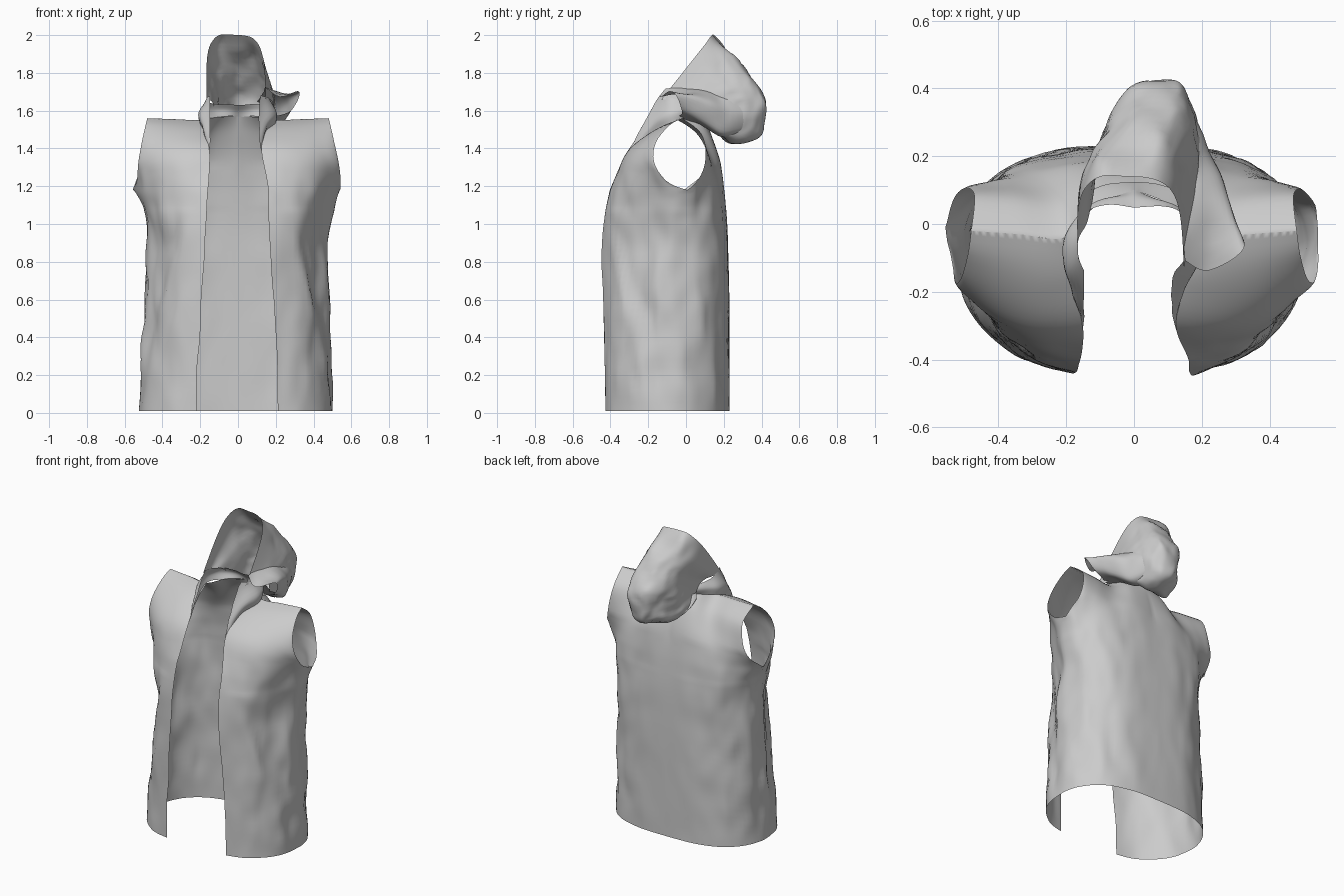
import bpy, bmesh, math
from mathutils import Vector, noise

if "Cube" in bpy.data.objects:
    bpy.data.objects.remove(bpy.data.objects["Cube"])


def curve(pts, n):
    """Smooth (Catmull-Rom) sampling of any-length tuples, n + 1 samples."""
    out, m = [], len(pts) - 1
    for k in range(n + 1):
        s = k / n * m
        i = min(int(s), m - 1)
        t = s - i
        a, b, c, d = (pts[max(i - 1, 0)], pts[i], pts[i + 1], pts[min(i + 2, m)])
        out.append(tuple(0.5 * (2 * q + (r - p) * t + (2 * p - 5 * q + 4 * r - w) * t * t
                                + (3 * q - p - 3 * r + w) * t ** 3)
                         for p, q, r, w in zip(a, b, c, d)))
    return out


def coons(bottom, top, left, right, nv):
    """Patch filled between four edge curves."""
    nu = len(bottom) - 1
    V = Vector
    top = [V(p) for p in curve(top, nu)]
    left = [V(p) for p in curve(left, nv)]
    right = [V(p) for p in curve(right, nv)]
    bottom = [V(p) for p in bottom]
    rows = []
    for j in range(nv + 1):
        v, row = j / nv, []
        for i in range(nu + 1):
            u = i / nu
            row.append(bottom[i] * (1 - v) + top[i] * v + left[j] * (1 - u) + right[j] * u
                       - bottom[0] * (1 - u) * (1 - v) - bottom[-1] * u * (1 - v)
                       - top[0] * (1 - u) * v - top[-1] * u * v)
        rows.append(row)
    return rows


def loft(rows, nu, nv):
    """Smooth grid through a few key cross-sections."""
    rows = [curve(r, nu) for r in rows]
    cols = [curve([r[i] for r in rows], nv) for i in range(nu + 1)]
    return [[Vector(c[j]) for c in cols] for j in range(nv + 1)]


def cloth(name, grids, warp, ease=None):
    bm = bmesh.new()
    for g in grids:
        vs = [[bm.verts.new(p) for p in row] for row in g]
        for a, b in zip(vs, vs[1:]):
            for i in range(len(a) - 1):
                bm.faces.new((a[i], a[i + 1], b[i + 1], b[i]))
    bmesh.ops.remove_doubles(bm, verts=bm.verts, dist=0.0015)
    bmesh.ops.dissolve_degenerate(bm, edges=bm.edges, dist=0.0001)
    if ease:  # relax the seam between two heights
        band = [v for v in bm.verts if ease[0] < v.co.z < ease[1] and not v.is_boundary]
        for _ in range(12):
            bmesh.ops.smooth_vert(bm, verts=band, factor=0.5, use_axis_x=True,
                                  use_axis_y=True, use_axis_z=True)
    for v in bm.verts:
        v.co = warp(v.co.copy())
    bmesh.ops.recalc_face_normals(bm, faces=bm.faces)
    me = bpy.data.meshes.new(name)
    bm.to_mesh(me)
    bm.free()
    for f in me.polygons:
        f.use_smooth = True
    ob = bpy.data.objects.new(name, me)
    bpy.context.collection.objects.link(ob)
    return ob


def mirrored(g):
    return [[Vector((-p[0], p[1], p[2])) for p in row] for row in g]


def ramp(t):
    t = max(0, min(1, t))
    return t * t * (3 - 2 * t)


# Half cross-sections: front edge -> side -> centre back
sections = [
    (0.01, [(.215, -.425), (.34, -.39), (.46, -.28), (.51, -.14), (.50, 0), (.43, .12), (.32, .19), (.17, .225), (0, .23)]),
    (0.50, [(.195, -.435), (.33, -.385), (.435, -.28), (.49, -.14), (.485, 0), (.42, .12), (.31, .19), (.17, .225), (0, .23)]),
    (0.95, [(.172, -.44), (.31, -.39), (.41, -.28), (.465, -.14), (.48, 0), (.42, .11), (.32, .18), (.17, .215), (0, .22)]),
    (1.18, [(.162, -.40), (.30, -.37), (.42, -.28), (.515, -.14), (.55, 0), (.47, .09), (.34, .16), (.17, .20), (0, .20)]),
]
lower = loft([[(x, y, z) for x, y in pts] for z, pts in sections], 48, 40)
chest = lower[-1]

# Chest and upper-back panels around the armhole, sharing one shoulder seam
tip, neck = (.48, -.02, 1.56), (.20, -.04, 1.55)
back_top = [tip, (.34, -.03, 1.555), neck, (.12, .05, 1.565), (0, .10, 1.57)]
shoulder = curve(back_top, 24)[:13][::-1]
front = coons(chest[:25], shoulder,
              [chest[0], (.15, -.31, 1.38), (.18, -.17, 1.49), neck],
              [chest[24], (.545, -.11, 1.23), (.53, -.17, 1.33), (.51, -.16, 1.43), (.49, -.09, 1.52), tip], 20)
back = coons(chest[24:], back_top,
             [chest[24], (.52, .08, 1.26), (.49, .105, 1.36), (.47, .08, 1.48), tip],
             [chest[-1], (0, .17, 1.35), (0, .13, 1.48), (0, .10, 1.57)], 20)


def lapel(p):
    # One lapel leans further inwards
    if p.x > 0:
        p.x -= .035 * ramp((p.z - 1.15) / .35) * ramp((-.06 - p.y) / .12) * ramp((.4 - p.x) / .2)
    return p


def body_warp(p):
    # Uneven hem, diagonal front fold and long soft folds at the sides
    side = min(1, abs(p.x) / .5)
    p.x -= .01 * side * max(0, 1.1 - p.z)
    line = .30 + .18 * (.92 - p.z) / .65
    dent = ramp((abs(p.x) - line) / .05) * ramp((-.12 - p.y) / .12) * ramp((1.05 - p.z) / .2)
    p.x *= 1 - .04 * dent
    p.y += .03 * dent
    k = .024 * side * ramp((1.45 - p.z) * 3) * ramp(p.z / .3 + .3)
    n = noise.noise_vector(Vector((p.x * 7, p.y * 7, p.z * 3.2 + 4)))
    m = noise.noise_vector(Vector((p.x * 14, p.y * 14, p.z * 7)))
    p += Vector((n.x + .4 * m.x, n.y + .4 * m.y, 0)) * k
    return lapel(p)


half = [lower, front, back]
cloth("vest_body", half + [mirrored(g) for g in half], body_warp, (1.08, 1.3))

# Standing collar from neckline up to the hood
collar = loft([
    [(.15, -.31, 1.38), (.18, -.17, 1.49), neck, (.12, .05, 1.565), (0, .10, 1.57)],
    [(.147, -.26, 1.47), (.20, -.14, 1.57), (.20, -.03, 1.60), (.125, .06, 1.60), (0, .08, 1.60)],
    [(.145, -.14, 1.68), (.165, -.09, 1.67), (.16, -.01, 1.65), (.12, .05, 1.635), (0, .05, 1.63)],
], 28, 10)


def crumple(p):
    k = .02 * ramp((p.y - .05) * 5)
    return p + k * noise.noise_vector(p * 8) + .3 * k * noise.noise_vector(p * 20)


def soft(p):
    return p + .006 * noise.noise_vector(p * 12)


cloth("collar", [collar, mirrored(collar)], lambda p: lapel(soft(p)))

# Hood: arches (ridge y, ridge z, base y, base z, half width, ridge x, squareness)
arches = curve([
    (.14, 2.00, -.13, 1.66, .155, -.02, .5), (.25, 1.90, -.05, 1.66, .165, .0, .6),
    (.36, 1.77, .00, 1.65, .16, .05, .75), (.425, 1.67, .05, 1.62, .155, .07, .8),
    (.43, 1.56, .07, 1.58, .15, .07, .8), (.38, 1.46, .08, 1.55, .15, .06, .8),
    (.27, 1.425, .08, 1.55, .15, .05, .8), (.19, 1.46, .09, 1.56, .15, .02, .8),
    (.12, 1.58, .08, 1.59, .13, .0, .8)], 44)
hood = []
for py, pz, by, bz, w, xc, e in arches:
    row = []
    for k in range(49):
        a = math.pi * k / 48
        t = max(0, math.sin(a)) ** e
        c = math.copysign(abs(math.cos(a)) ** e, math.cos(a))
        row.append(Vector((xc * (.4 + .6 * t) - w * c, by + (py - by) * t, bz + (pz - bz) * t)))
    hood.append(row)
cloth("hood", [hood], crumple)

# Hood edge folded outward into an open horn on one side
flap = loft([
    [(.15, -.11, 1.72), (.22, -.14, 1.675), (.325, -.07, 1.70), (.28, -.02, 1.60), (.16, -.05, 1.56)],
    [(.14, .06, 1.72), (.21, .06, 1.70), (.28, .07, 1.66), (.25, .08, 1.55), (.16, .07, 1.53)],
    [(.13, .22, 1.69), (.18, .22, 1.67), (.22, .22, 1.60), (.20, .21, 1.48), (.13, .19, 1.46)],
    [(.10, .38, 1.65), (.13, .38, 1.63), (.15, .38, 1.58), (.13, .36, 1.52), (.08, .33, 1.48)],
], 24, 20)
cloth("hood_flap", [flap], soft)
